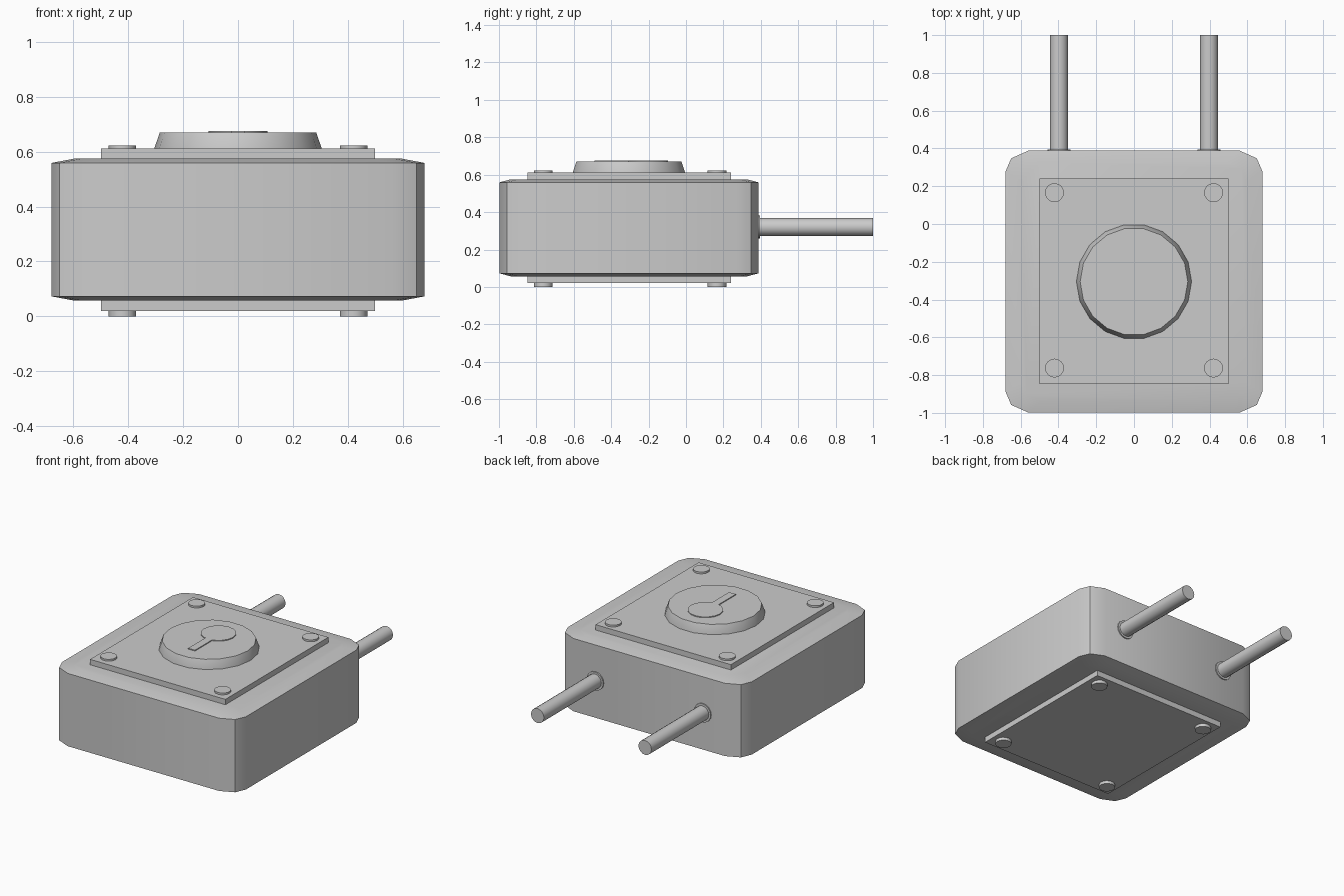
import bpy, bmesh
from math import cos, sin, pi, radians
from mathutils import Matrix

if "Cube" in bpy.data.objects:
    bpy.data.objects.remove(bpy.data.objects["Cube"])


def loft(name, rings, matrix=None):
    """Skin a stack of equal-sized rings and cap both ends."""
    bm = bmesh.new()
    loops = [[bm.verts.new(p) for p in ring] for ring in rings]
    n = len(loops[0])
    for a, b in zip(loops, loops[1:]):
        for i in range(n):
            j = (i + 1) % n
            bm.faces.new((a[i], a[j], b[j], b[i]))
    bm.faces.new(loops[0][::-1])
    bm.faces.new(loops[-1])
    bmesh.ops.recalc_face_normals(bm, faces=bm.faces)
    if matrix:
        bm.transform(matrix)
    me = bpy.data.meshes.new(name)
    bm.to_mesh(me)
    bm.free()
    me.shade_smooth()
    me.set_sharp_from_angle(angle=radians(30))
    ob = bpy.data.objects.new(name, me)
    bpy.context.collection.objects.link(ob)
    return ob


def circle(r, z, n=16, cx=0, cy=0):
    return [(cx + r * cos(2 * pi * i / n), cy + r * sin(2 * pi * i / n), z) for i in range(n)]


def rect(x0, x1, y0, y1, z):
    return [(x0, y0, z), (x1, y0, z), (x1, y1, z), (x0, y1, z)]


CY = -0.305  # centre of the housing in y


def corner_ring(inset_x, inset_y, z):
    """Rectangle with two-segment chamfered corners."""
    hx, hy = 0.68, 0.693
    q = [(hx, hy - 0.11), (hx - 0.03, hy - 0.04), (hx - 0.12, hy)]
    pts = (q + [(-x, y) for x, y in q[::-1]]
           + [(-x, -y) for x, y in q] + [(x, -y) for x, y in q[::-1]])
    sx, sy = 1 - inset_x / hx, 1 - inset_y / hy
    return [(x * sx, CY + y * sy, z) for x, y in pts]


# Housing with shallow sloped rims
loft("housing", [corner_ring(0.085, 0.06, 0.057), corner_ring(0, 0, 0.073),
                 corner_ring(0, 0, 0.559), corner_ring(0.085, 0.06, 0.575)])

# Cover plates and corner screws, top and bottom
for side, p0, p1, s0, s1 in (("top", 0.57, 0.611, 0.605, 0.623),
                             ("bottom", 0.02, 0.062, 0.0, 0.025)):
    loft(side + "_plate", [rect(-0.5, 0.5, -0.847, 0.24, z) for z in (p0, p1)])
    for x in (-0.421, 0.421):
        for y in (-0.763, 0.166):
            loft(side + "_screw", [circle(0.05, z, 16, x, y) for z in (s0, s1)])

# Round raised boss
loft("boss", [circle(0.305, 0.605, 18, 0, CY), circle(0.305, 0.612, 18, 0, CY),
              circle(0.285, 0.67, 18, 0, CY)])

# Raised pointer: disc with a bar toward the front
loft("pointer_disc", [circle(0.108, z, 16, 0, -0.205) for z in (0.665, 0.676)])
loft("pointer_bar", [rect(-0.025, 0.025, -0.49, -0.25, z) for z in (0.665, 0.676)])

# Two rods at the back, each with a thin collar
for x in (-0.397, 0.397):
    turn = Matrix.Translation((x, 0, 0.32)) @ Matrix.Rotation(-pi / 2, 4, 'X')
    loft("rod", [circle(0.048, y) for y in (0.35, 1.0)], turn)
    loft("rod_collar", [circle(0.062, y) for y in (0.37, 0.395)], turn)
